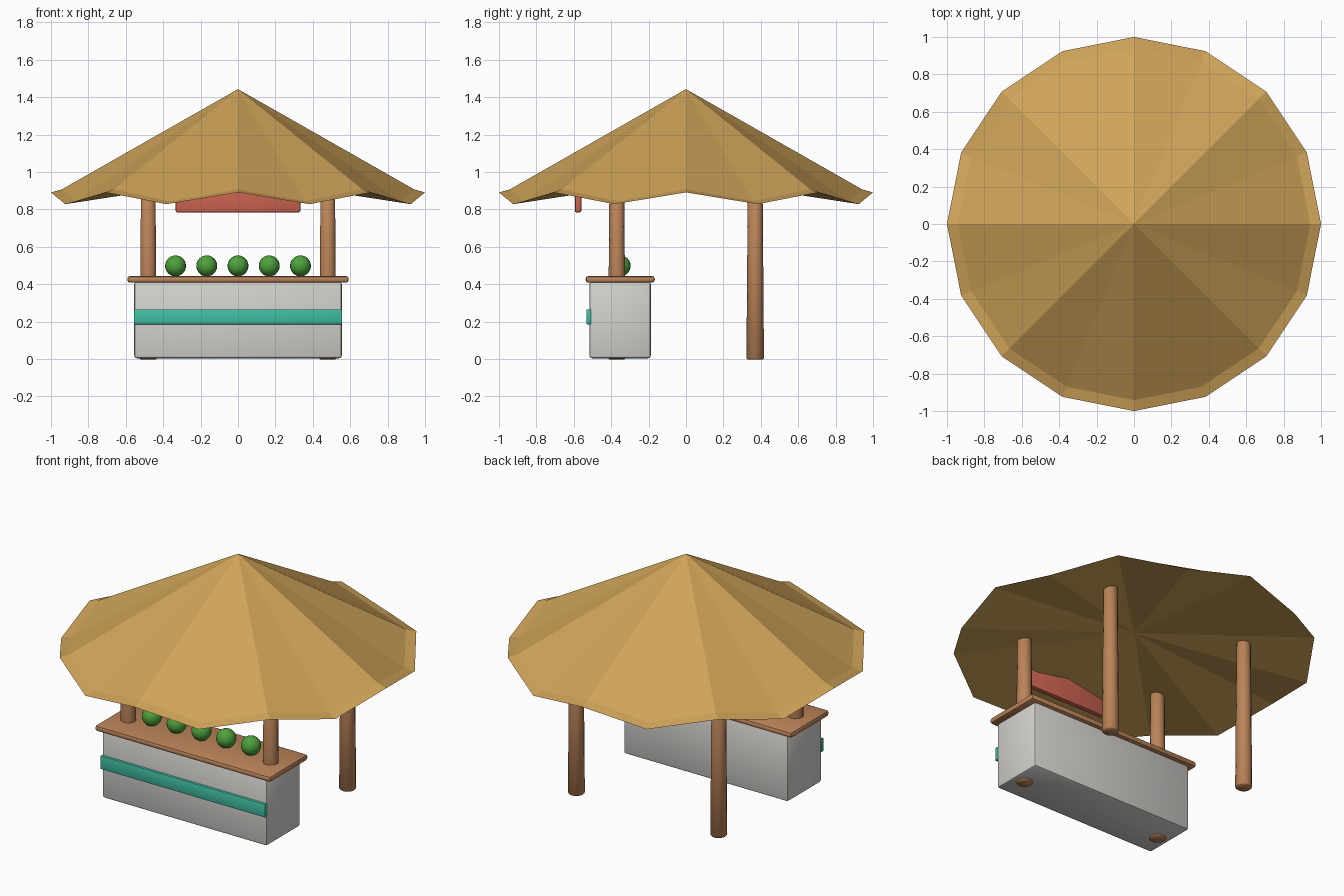
import bpy, bmesh, math

if "Cube" in bpy.data.objects:
    bpy.data.objects.remove(bpy.data.objects["Cube"])

def material(name, rgb):
    m = bpy.data.materials.new(name)
    m.diffuse_color = (*rgb, 1)
    m.use_nodes = True
    m.node_tree.nodes["Principled BSDF"].inputs["Base Color"].default_value = m.diffuse_color
    return m

THATCH = material("straw", (0.63, 0.37, 0.10))
WOOD = material("warm wood", (0.50, 0.23, 0.10))
PALE = material("pale grey", (0.66, 0.65, 0.62))
TEAL = material("teal", (0.05, 0.52, 0.36))
GREEN = material("melon green", (0.075, 0.36, 0.045))
CORAL = material("coral", (0.62, 0.13, 0.085))

def finish(bm, name, mat, smooth=None):
    bmesh.ops.recalc_face_normals(bm, faces=bm.faces)
    me = bpy.data.meshes.new(name)
    bm.to_mesh(me)
    bm.free()
    me.materials.append(mat)
    ob = bpy.data.objects.new(name, me)
    bpy.context.collection.objects.link(ob)
    if smooth:
        bpy.context.view_layer.objects.active = ob
        ob.select_set(True)
        bpy.ops.object.shade_smooth_by_angle(angle=math.radians(smooth))
        ob.select_set(False)
    return ob

def box(name, mat, x, y, z, bevel):
    """Bevelled box from three (min, max) ranges."""
    bm = bmesh.new()
    bmesh.ops.create_cube(bm, size=1)
    for v in bm.verts:
        v.co = [(r[0] + r[1]) / 2 + c * (r[1] - r[0]) for c, r in zip(v.co, (x, y, z))]
    bmesh.ops.bevel(bm, geom=bm.edges[:], offset=bevel, segments=2,
                    profile=0.5, affect='EDGES')
    return finish(bm, name, mat, 40)

# Thatched roof: steep top, narrow brim with a zigzag edge, shallow underside
bm = bmesh.new()
N = 16
apex = bm.verts.new((0, 0, 1.443))
centre = bm.verts.new((0, 0, 0.97))
inner, outer = [], []
for i in range(N):
    a = 2 * math.pi * i / N
    drop = 0.063 * (i % 2)
    inner.append(bm.verts.new((0.942 * math.cos(a), 0.942 * math.sin(a), 0.907 - drop)))
    outer.append(bm.verts.new((math.cos(a), math.sin(a), 0.891 - drop)))
for i in range(N):
    j = (i + 1) % N
    bm.faces.new((apex, inner[i], inner[j]))
    bm.faces.new((inner[i], outer[i], outer[j], inner[j]))
    bm.faces.new((centre, outer[j], outer[i]))
finish(bm, "thatched_roof", THATCH)

# Four tapered posts, the front pair running through the counter
for side, x in (("left", -0.48), ("right", 0.48)):
    for end, y in (("front", -0.37), ("back", 0.37)):
        bm = bmesh.new()
        bmesh.ops.create_cone(bm, cap_ends=True, segments=14, radius1=0.047,
                              radius2=0.039, depth=1.0)
        bmesh.ops.translate(bm, verts=bm.verts, vec=(x, y, 0.498))
        rims = [e for e in bm.edges if abs(e.verts[0].co.z - e.verts[1].co.z) < 0.01]
        bmesh.ops.bevel(bm, geom=rims, offset=0.006, segments=1, affect='EDGES')
        finish(bm, f"{end}_{side}_post", WOOD, 50)

# Counter with wooden top and front stripe
box("counter_body", PALE, (-0.555, 0.555), (-0.517, -0.188), (0.004, 0.415), 0.015)
box("counter_top", WOOD, (-0.592, 0.592), (-0.537, -0.167), (0.408, 0.444), 0.015)
box("counter_stripe", TEAL, (-0.556, 0.556), (-0.532, -0.508), (0.185, 0.266), 0.004)

# Hanging sign board under the eaves
box("sign_board", CORAL, (-0.333, 0.333), (-0.594, -0.56), (0.784, 0.95), 0.008)

# Row of melons
for i in range(5):
    bm = bmesh.new()
    bmesh.ops.create_uvsphere(bm, u_segments=20, v_segments=12, radius=0.056)
    bmesh.ops.translate(bm, verts=bm.verts, vec=((i - 2) * 0.167, -0.352, 0.498))
    finish(bm, f"melon_{i + 1}", GREEN, 60)
